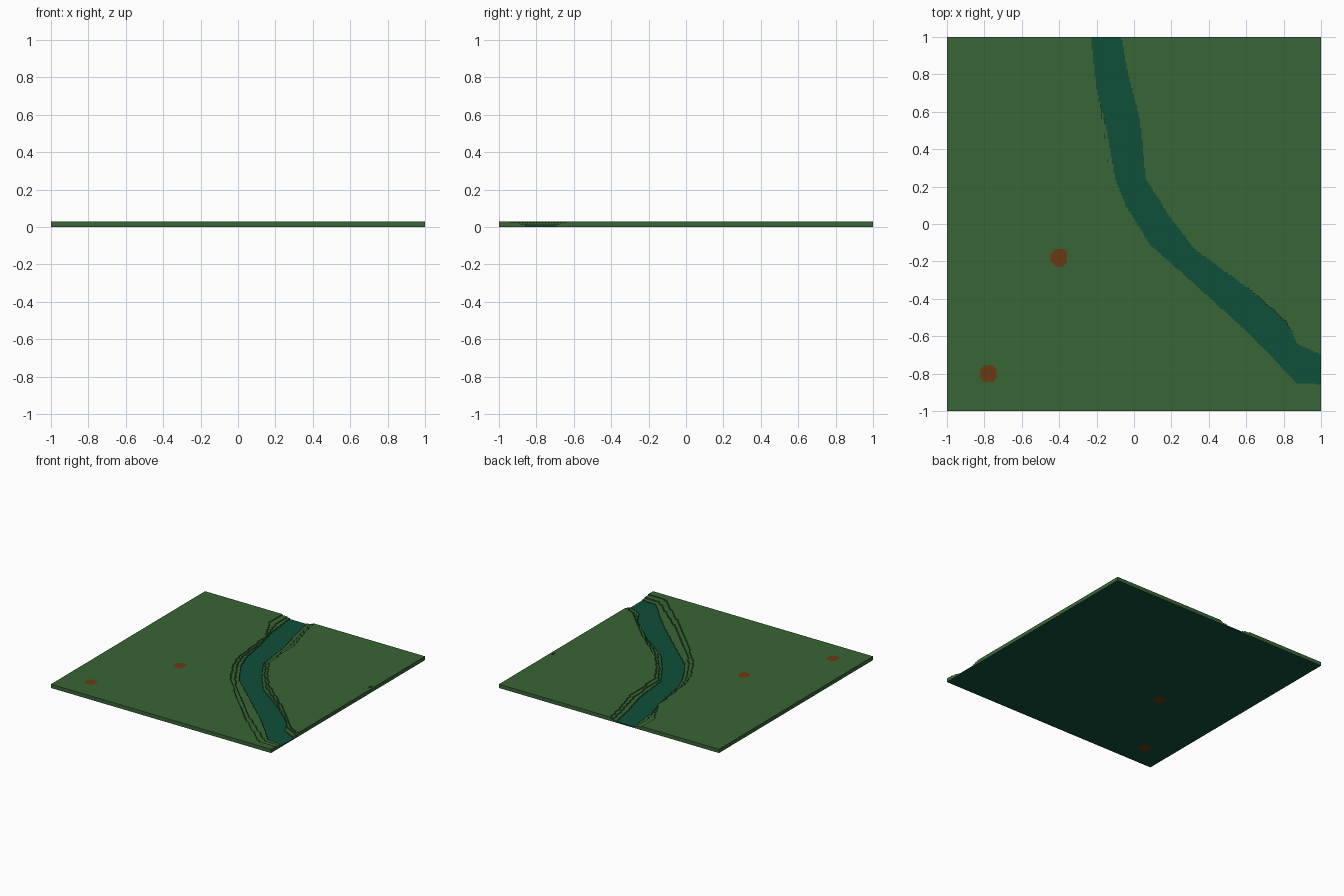
import bpy
import bmesh
import math

if "Cube" in bpy.data.objects:
    bpy.data.objects.remove(bpy.data.objects["Cube"])

N = 256                  # cells per side
S = 2 / N
TOP, STEP1, STEP2, WATER = 0.031, 0.0235, 0.0155, 0.0085


def material(name, rgb):
    m = bpy.data.materials.new(name)
    m.diffuse_color = (*rgb, 1)
    m.use_nodes = True
    m.node_tree.nodes["Principled BSDF"].inputs["Base Color"].default_value = m.diffuse_color
    return m


MATS = {"grass_ground": material("grass green", (0.040, 0.133, 0.037)),
        "river_water": material("river teal", (0.0048, 0.078, 0.042)),
        "earth_patches": material("earth brown", (0.147, 0.042, 0.006))}

# River contours, left and right bank, as x along falling y: water, middle step, outer step
BANKS = [
    (WATER,
     [(-.23, 1), (-.2, .72), (-.145, .5), (-.1, .24), (-.045, .1), (.085, -.11),
      (.3, -.3), (.62, -.59), (.87, -.85), (1, -.857)],
     [(-.07, 1), (-.03, .8), (.03, .56), (.065, .24), (.19, .04), (.325, -.135),
      (.62, -.35), (.81, -.52), (.88, -.645), (1, -.70)]),
    (STEP2,
     [(-.255, 1), (-.24, .8), (-.17, .61), (-.115, .2), (-.06, .07), (.06, -.13),
      (.2, -.29), (.54, -.62), (.87, -.895), (1, -.897)],
     [(-.035, 1), (0, .82), (.065, .57), (.08, .25), (.205, .055), (.33, -.1),
      (.62, -.34), (.86, -.59), (1, -.67)]),
    (STEP1,
     [(-.295, 1), (-.295, .83), (-.18, .62), (-.13, .18), (-.07, .03), (.03, -.14),
      (.22, -.35), (.51, -.645), (.85, -.94), (1, -.945)],
     [(-.01, 1), (.02, .84), (.095, .58), (.105, .26), (.22, .07), (.33, -.07),
      (.62, -.32), (.89, -.59), (1, -.645)]),
]
PATCHES = [(-.4, -.18), (-.775, -.80)]


def x_at(path, y):
    for (x0, y0), (x1, y1) in zip(path, path[1:]):
        if y >= y1:
            return x0 + (x1 - x0) * (y0 - y) / (y0 - y1)
    return 2.0


def cell(i, j):
    """Height and part of one terrain cell; nothing outside the tile."""
    if not (0 <= i < N and 0 <= j < N):
        return (0, None)
    x, y = (i + .5) * S - 1, (j + .5) * S - 1
    cx, cy = (i // 2 * 2 + 1) * S - 1, (j // 2 * 2 + 1) * S - 1   # coarse cell for banks
    for h, left, right in BANKS:
        px, py = (x, y) if h == WATER else (cx, cy)
        if x_at(left, py) < px < x_at(right, py):
            return (h, "river_water" if h == WATER else "grass_ground")
    for ox, oy in PATCHES:
        dx, dy = abs(x - ox), abs(y - oy)
        if dx < .042 and dy < .046 and dx + dy < .066:
            return (TOP, "earth_patches")
    if abs(cx - .977) < .012 and abs(cy - .325) < .014:           # tiny dip at the right edge
        return (STEP1, "grass_ground")
    return (TOP, "grass_ground")


grid = {(i, j): cell(i, j) for i in range(-1, N + 1) for j in range(-1, N + 1)}
meshes = {name: bmesh.new() for name in MATS}


def face(part, pts):
    bm = meshes[part]
    bm.faces.new([bm.verts.new((i * S - 1, j * S - 1, z)) for i, j, z in pts])


def runs(values):
    """Start, end and value of each stretch of equal values."""
    start = 0
    for k in range(1, len(values) + 1):
        if k == len(values) or values[k] != values[start]:
            yield start, k, values[start]
            start = k


for j in range(N):
    # Tops and underside, one strip per stretch of equal cells
    for a, b, (h, part) in runs([grid[i, j] for i in range(N)]):
        face(part, [(a, j, h), (b, j, h), (b, j + 1, h), (a, j + 1, h)])
        under = part if part == "earth_patches" else "river_water"
        face(under, [(a, j, 0), (a, j + 1, 0), (b, j + 1, 0), (b, j, 0)])

for k in range(N + 1):
    # Step walls facing left or right
    for a, b, (p, q) in runs([(grid[k - 1, j], grid[k, j]) for j in range(N)]):
        if p[0] > q[0]:
            face(p[1], [(k, a, q[0]), (k, b, q[0]), (k, b, p[0]), (k, a, p[0])])
        elif q[0] > p[0]:
            face(q[1], [(k, b, p[0]), (k, a, p[0]), (k, a, q[0]), (k, b, q[0])])
    # Step walls facing front or back
    for a, b, (p, q) in runs([(grid[i, k - 1], grid[i, k]) for i in range(N)]):
        if p[0] > q[0]:
            face(p[1], [(b, k, q[0]), (a, k, q[0]), (a, k, p[0]), (b, k, p[0])])
        elif q[0] > p[0]:
            face(q[1], [(a, k, p[0]), (b, k, p[0]), (b, k, q[0]), (a, k, q[0])])

# One object per part
for name, bm in meshes.items():
    bmesh.ops.remove_doubles(bm, verts=bm.verts, dist=1e-5)
    me = bpy.data.meshes.new(name)
    bm.to_mesh(me)
    bm.free()
    me.materials.append(MATS[name])
    bpy.context.collection.objects.link(bpy.data.objects.new(name, me))
